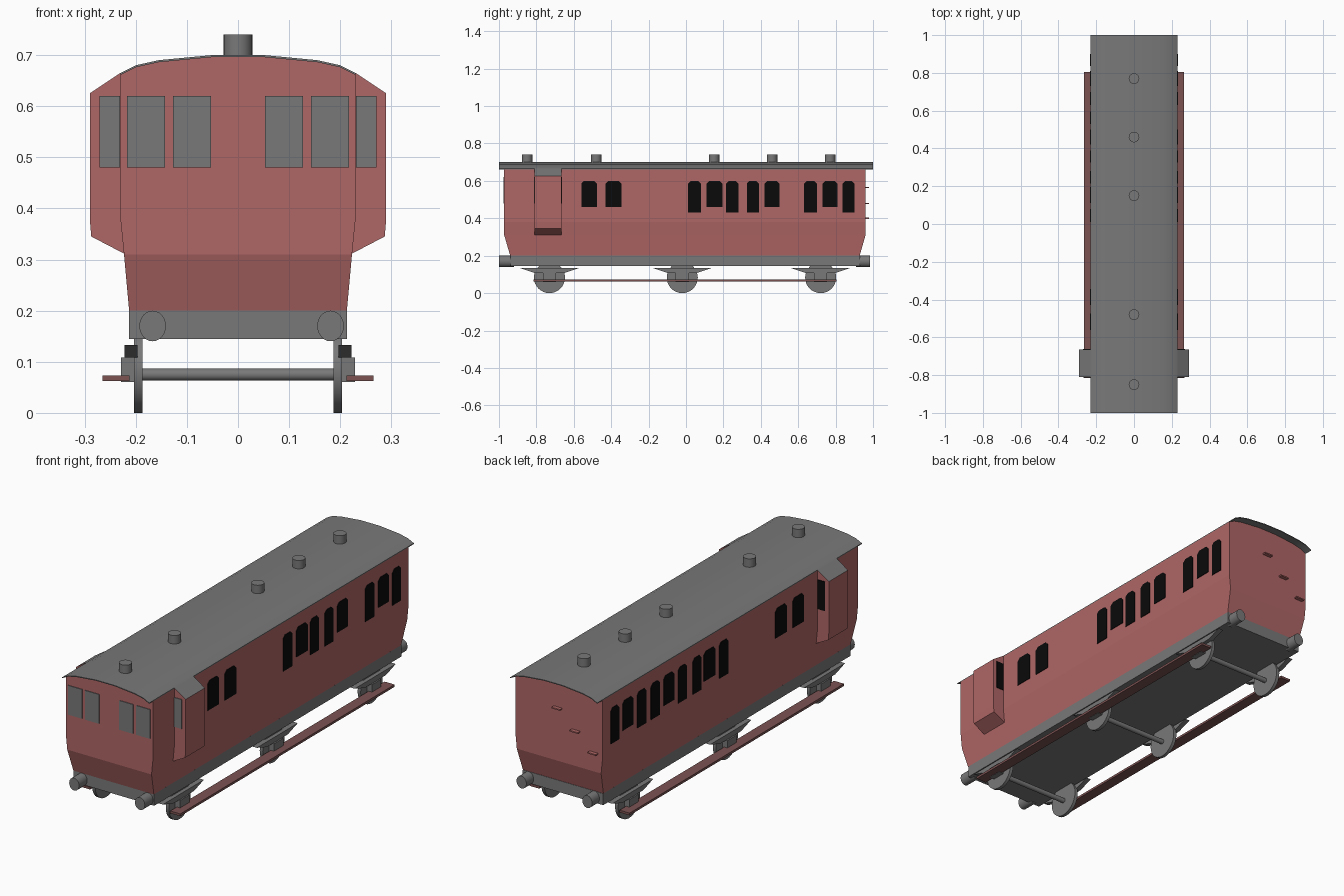
import bpy, bmesh, math
from mathutils import Matrix, Vector

cube = bpy.data.objects.get("Cube")
if cube:
    bpy.data.objects.remove(cube, do_unlink=True)


def material(name, rgb):
    m = bpy.data.materials.new(name)
    m.use_nodes = True
    colour = (*rgb, 1)
    m.diffuse_color = colour
    m.node_tree.nodes["Principled BSDF"].inputs["Base Color"].default_value = colour
    return m


RED = material("carriage red", (0.43, 0.132, 0.132))
GREY = material("mid grey", (0.19, 0.19, 0.19))
BROWN = material("footboard brown", (0.2, 0.085, 0.085))
BLACK = material("window black", (0.003, 0.003, 0.003))


def finish(name, bm, mats, smooth=False):
    bmesh.ops.recalc_face_normals(bm, faces=bm.faces)
    me = bpy.data.meshes.new(name)
    bm.to_mesh(me)
    bm.free()
    for m in mats:
        me.materials.append(m)
    if smooth:
        me.shade_smooth()
        me.set_sharp_from_angle(angle=math.radians(35))
    ob = bpy.data.objects.new(name, me)
    bpy.context.collection.objects.link(ob)
    return ob


def prism(name, pts, axis, a, b, mat, smooth=False):
    """Extrude a 2D outline along x (points are y, z) or y (points are x, z)."""
    bm = bmesh.new()
    place = lambda p, d: (d, p[0], p[1]) if axis == "x" else (p[0], d, p[1])
    ends = [[bm.verts.new(place(p, d)) for p in pts] for d in (a, b)]
    for ring in ends:
        bm.faces.new(ring)
    n = len(pts)
    for i in range(n):
        j = (i + 1) % n
        bm.faces.new((ends[0][i], ends[0][j], ends[1][j], ends[1][i]))
    return finish(name, bm, [mat], smooth)


def box(name, x0, x1, y0, y1, z0, z1, mat):
    return prism(name, [(x0, z0), (x1, z0), (x1, z1), (x0, z1)], "y", y0, y1, mat)


def cylinder(name, centre, axis, radius, length, mat, sides=24, stretch=1.0):
    bm = bmesh.new()
    bmesh.ops.create_cone(bm, cap_ends=True, segments=sides, radius1=radius,
                          radius2=radius, depth=length)
    turn = Vector((0, 0, 1)).rotation_difference(Vector(axis)).to_matrix().to_4x4()
    move = Matrix.Translation(centre) @ Matrix.Diagonal((1, 1, stretch, 1)) @ turn
    bmesh.ops.transform(bm, matrix=move, verts=bm.verts)
    return finish(name, bm, [mat], True)


def mirrored(points):
    return points + [(-x, z) for x, z in reversed(points)]


# Main dimensions
FRONT, BACK, HALF = -0.972, 0.96, 0.23
SIDES = ((1, "left"), (-1, "right"))
arch = [(HALF, 0.665), (0.2, 0.68), (0.155, 0.69), (0.05, 0.7)]
under = [(x, z - 0.004) for x, z in arch]

# Upper body with arched ends
prism("body_upper", mirrored([(0.223, 0.31), (HALF, 0.38)] + under), "y", FRONT, BACK, RED)

# Lower body, tapering inwards to the frame
lower = box("body_lower", -0.223, 0.223, FRONT, BACK, 0.2, 0.31, RED)
for v in lower.data.vertices:
    if v.co.z < 0.25:
        v.co.x *= 0.955
        v.co.y *= 0.967

# Thin arched roof
prism("roof", mirrored(arch) + mirrored(under)[::-1], "y", -1, 1, GREY, True)

# Roof vents
for i, y in enumerate((-0.85, -0.48, 0.15, 0.46, 0.77)):
    cylinder(f"roof_vent_{i + 1}", (0, y, 0.717), (0, 0, 1), 0.028, 0.046, GREY)

# Underframe
box("underframe", -0.213, 0.213, -0.938, 0.93, 0.145, 0.2, GREY)

# Buffers
for side, label in SIDES:
    x = 0.174 * side + 0.007
    cylinder(f"front_buffer_{label}", (x, -0.96, 0.17), (0, 1, 0), 0.026, 0.08, GREY, 24, 1.15)
    cylinder(f"back_buffer_{label}", (x, 0.947, 0.17), (0, 1, 0), 0.026, 0.076, GREY, 24, 1.15)

# Side windows: tall ones in doors, short ones between; one door is on the right only
tall = [(0.01, 0.08), (0.215, 0.28), (0.325, 0.39), (0.63, 0.7), (0.837, 0.9)]
short = [(-0.56, -0.475), (-0.43, -0.345), (0.11, 0.195), (0.42, 0.5), (0.73, 0.81)]
for side, label in SIDES:
    doors = tall + ([(0.53, 0.595)] if side < 0 else [])
    panes = [(y, 0.43) for y in doors] + [(y, 0.46) for y in short]
    for i, ((a, b), z) in enumerate(panes):
        c = 0.015
        outline = [(a, z), (b, z), (b, 0.6 - c), (b - c, 0.6), (a + c, 0.6), (a, 0.6 - c)]
        prism(f"side_window_{label}_{i + 1}", outline, "x", side * (HALF - 0.002),
              side * (HALF + 0.003), BLACK)

for side, label in SIDES:
    # Front windows
    for i, (a, b) in enumerate(((0.053, 0.127), (0.143, 0.217))):
        x0, x1 = sorted((a * side, b * side))
        box(f"front_window_{label}_{i + 1}", x0, x1, FRONT - 0.003, FRONT + 0.002, 0.48, 0.62, GREY)

    # Guard's lookout with a grey sloping top
    outline = [(0.22, 0.31), (0.287, 0.345), (0.29, 0.38), (0.29, 0.625),
               (HALF, 0.665), (0.22, 0.66)]
    lookout = prism(f"lookout_{label}", [(x * side, z) for x, z in outline], "y",
                    -0.81, -0.665, RED)
    lookout.data.materials.append(GREY)
    for f in lookout.data.polygons:
        f.material_index = int(f.normal.z > 0.3)
    x0, x1 = sorted((0.231 * side, 0.271 * side))
    box(f"lookout_front_window_{label}", x0, x1, -0.813, -0.808, 0.48, 0.62, GREY)
    box(f"lookout_back_window_{label}", x0, x1, -0.667, -0.662, 0.48, 0.62, BLACK)

    # Long footboard
    x0, x1 = sorted((0.212 * side, 0.265 * side))
    box(f"footboard_{label}", x0, x1, -0.815, 0.805, 0.062, 0.073, BROWN)

# Climbing steps on the back end
for i, (x, z) in enumerate(((-0.185, 0.4), (-0.09, 0.48), (0.005, 0.565))):
    box(f"end_step_{i + 1}", x - 0.022, x + 0.022, BACK - 0.005, BACK + 0.018, z - 0.003, z + 0.003, RED)

# Wheelsets with axle boxes and springs
for y, place in ((-0.73, "front"), (-0.02, "middle"), (0.72, "back")):
    cylinder(f"{place}_axle", (0, y, 0.075), (1, 0, 0), 0.012, 0.38, GREY, 12)
    for side, label in SIDES:
        cylinder(f"{place}_wheel_{label}", (0.195 * side, y, 0.083), (1, 0, 0), 0.083, 0.016, GREY, 32)
        x0, x1 = sorted((0.2 * side, 0.229 * side))
        box(f"{place}_axle_box_{label}", x0, x1, y - 0.035, y + 0.035, 0.06, 0.108, GREY)
        spring = [(y - 0.08, 0.108), (y + 0.08, 0.108), (y + 0.155, 0.133), (y - 0.155, 0.133)]
        prism(f"{place}_spring_{label}", spring, "x", 0.197 * side, 0.222 * side, GREY)
